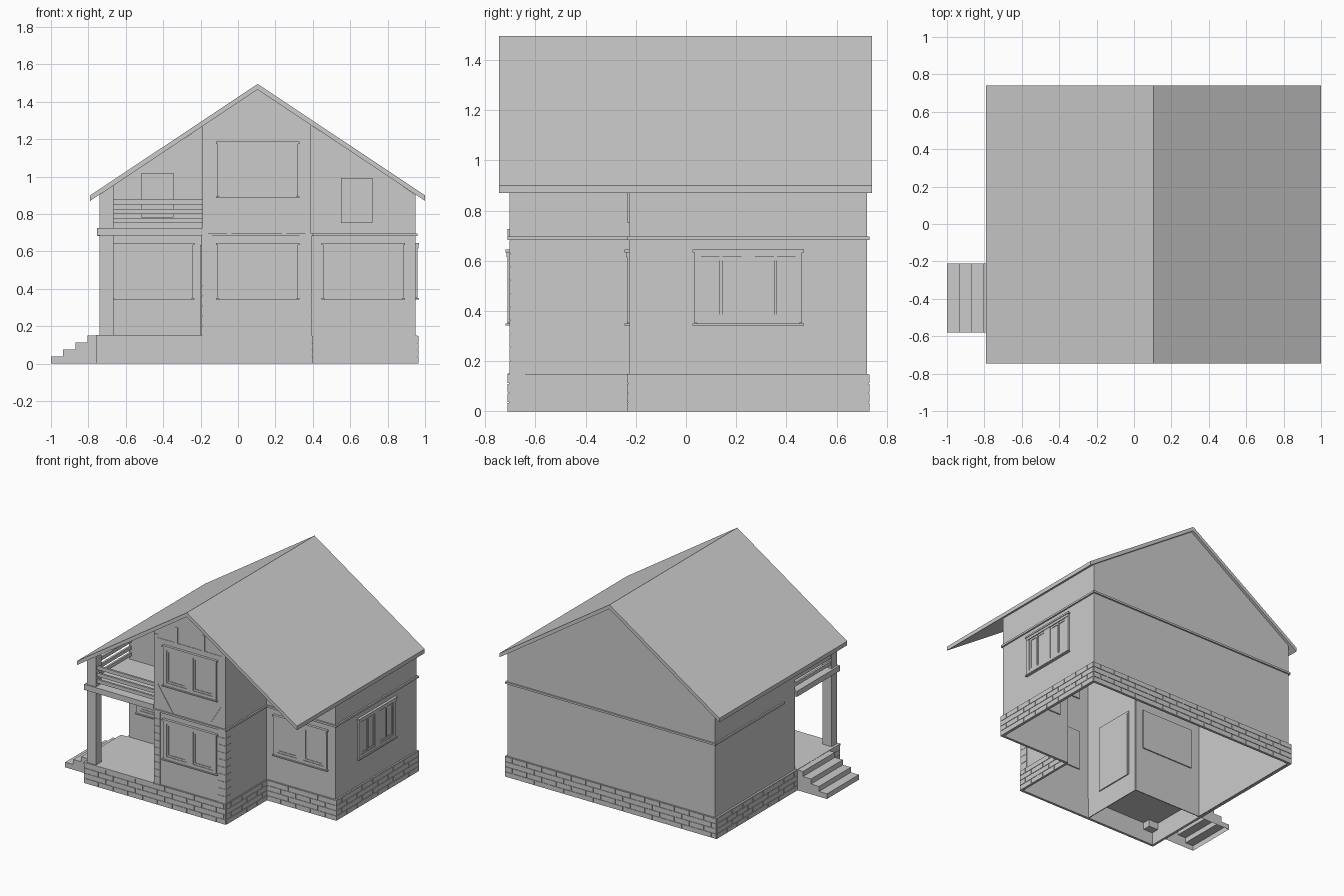
import bpy, bmesh
from mathutils import Vector

if "Cube" in bpy.data.objects:
    bpy.data.objects.remove(bpy.data.objects["Cube"])

RIDGE_X, SLOPE = 0.105, 0.665


def under_roof(x):
    return 1.465 - SLOPE * abs(x - RIDGE_X)


def finish(name, bm):
    bmesh.ops.recalc_face_normals(bm, faces=bm.faces)
    me = bpy.data.meshes.new(name)
    bm.to_mesh(me)
    bm.free()
    ob = bpy.data.objects.new(name, me)
    bpy.context.collection.objects.link(ob)
    return ob


class Wall:
    """Straight run in plan; u runs along it, d points outward (right of travel)."""
    def __init__(self, a, b):
        self.a = Vector((*a, 0))
        v = Vector((*b, 0)) - self.a
        self.length = v.length
        self.t = v.normalized()
        self.n = Vector((self.t.y, -self.t.x, 0))

    def at(self, u, z, d=0):
        return self.a + self.t * u + self.n * d + Vector((0, 0, z))


def prism(bm, wall, pts, d0, d1):
    k = len(pts)
    lo = [bm.verts.new(wall.at(u, z, d0)) for u, z in pts]
    hi = [bm.verts.new(wall.at(u, z, d1)) for u, z in pts]
    bm.faces.new(lo[::-1])
    bm.faces.new(hi)
    for i in range(k):
        j = (i + 1) % k
        bm.faces.new((lo[i], lo[j], hi[j], hi[i]))


def box(bm, wall, u0, u1, z0, z1, d0, d1):
    prism(bm, wall, [(u0, z0), (u1, z0), (u1, z1), (u0, z1)], d0, d1)


def runs(path):
    return [Wall(path[i], path[(i + 1) % len(path)]) for i in range(len(path))]


# House walls: hollow shell, tops follow the roof underside
house = runs([(-0.74, -0.21), (-0.19, -0.21), (-0.19, -0.70), (0.39, -0.70),
              (0.39, -0.225), (0.95, -0.225), (0.95, 0.72), (-0.74, 0.72)])
left_front, centre_left, centre_front, centre_right, right_front, right_side, back, left_side = house
bm = bmesh.new()
for w in house:
    top = [0, w.length]
    if abs(w.t.x) > 0.5:
        ridge_u = (RIDGE_X - w.a.x) * w.t.x
        if 0 < ridge_u < w.length:
            top.insert(1, ridge_u)
    pts = [(0, 0), (w.length, 0)] + [(u, under_roof(w.at(u, 0).x)) for u in reversed(top)]
    prism(bm, w, pts, -0.006, 0)
finish("house_walls", bm)

# Roof: one folded slab with vertical eave cuts
roof = Wall((0, -0.745), (1, -0.745))
bm = bmesh.new()
prism(bm, roof, [(-0.79, 0.87), (RIDGE_X, 1.465), (1.0, 0.87),
                 (1.0, 0.90), (RIDGE_X, 1.495), (-0.79, 0.90)], 0, -1.485)
finish("roof", bm)

# Brick plinth: core strips plus staggered courses of bricks
plinth = runs([(-0.756, -0.706), (0.396, -0.706), (0.396, -0.231),
               (0.961, -0.231), (0.961, 0.726), (-0.756, 0.726)])
core, bricks = bmesh.new(), bmesh.new()
for w in plinth:
    box(core, w, 0, w.length, 0, 0.15, -0.014, 0)
    for row in range(4):
        z0 = row * 0.0375
        u = -0.06 * (row % 2)
        while u < w.length:
            u0, u1 = max(u, 0), min(u + 0.116, w.length)
            if u1 - u0 > 0.01:
                box(bricks, w, u0, u1, z0, z0 + 0.0345, -0.002, 0.004)
            u += 0.12
finish("plinth_core", core)
finish("plinth_bricks", bricks)

# Belt course between the floors
bm = bmesh.new()
for w in (centre_front, centre_right, right_front, right_side, back):
    box(bm, w, -0.008, w.length + 0.008, 0.683, 0.697, 0, 0.011)
box(bm, left_side, 0, 0.80, 0.683, 0.697, 0, 0.011)
finish("belt_course", bm)

# Stone quoins on the corners of the centre block
bm = bmesh.new()
for w, u0, u1 in ((centre_front, 0, 0.05), (centre_front, 0.52, 0.584),
                  (centre_right, 0, 0.058), (centre_left, 0.44, 0.49)):
    for i in range(10):
        z = 0.15 + i * 0.0533
        box(bm, w, u0, u1, z, z + 0.0515, 0, 0.004)
finish("corner_quoins", bm)

# Half-timbering on the upper gable
bm = bmesh.new()
w = centre_front
for u in (0, 0.55):
    box(bm, w, u, u + 0.03, 0.697, under_roof(w.at(u, 0).x) - 0.02, 0, 0.003)
box(bm, w, 0.03, 0.55, 1.205, 1.225, 0, 0.003)
for u in (0.17, 0.39):
    box(bm, w, u, u + 0.02, 1.225, 1.34, 0, 0.003)
for s in (1, -1):
    prism(bm, w, [(0.29 + s * a, z) for a, z in
                  ((0.26, 0.86), (0.16, 0.697), (0.135, 0.697), (0.26, 0.885))], 0, 0.003)
finish("gable_timbers", bm)


# Trimmed double windows
def window(name, wall, c, z, split=False):
    bm = bmesh.new()
    box(bm, wall, c - 0.21, c + 0.21, z, z + 0.29, -0.014, 0.003)
    for u, hw in ((-0.202, 0.013), (0, 0.027), (0.202, 0.013)):
        box(bm, wall, c + u - hw, c + u + hw, z + 0.01, z + 0.285, 0, 0.011)
    box(bm, wall, c - 0.205, c + 0.205, z + 0.005, z + 0.03, 0, 0.011)
    box(bm, wall, c - 0.215, c + 0.215, z + 0.272, z + 0.292, 0, 0.014)
    box(bm, wall, c - 0.223, c + 0.223, z + 0.29, z + 0.302, 0, 0.019)
    box(bm, wall, c - 0.223, c + 0.223, z, z + 0.008, 0, 0.019)
    for s in (-1, 1):
        m = c + s * 0.108
        for e in (-1, 1):
            box(bm, wall, m + e * 0.074 - 0.007, m + e * 0.074 + 0.007, z + 0.03, z + 0.272, 0, 0.007)
        for zz in (z + 0.03, z + 0.258):
            box(bm, wall, m - 0.08, m + 0.08, zz, zz + 0.014, 0, 0.007)
        if split:
            box(bm, wall, m - 0.006, m + 0.006, z + 0.03, z + 0.272, 0, 0.009)
    finish(name, bm)


window("porch_window", left_front, 0.285, 0.343)
window("centre_window_lower", centre_front, 0.295, 0.343)
window("centre_window_upper", centre_front, 0.295, 0.885)
window("right_wing_window", right_front, 0.28, 0.343)
window("side_window", right_side, 0.473, 0.343, True)

# Plain upper panels on the recessed walls
for name, w, u, z in (("balcony_panel", left_front, 0.225, 0.78),
                      ("right_wing_panel", right_front, 0.16, 0.752)):
    bm = bmesh.new()
    box(bm, w, u, u + 0.17, z, z + 0.24, 0, 0.01)
    finish(name, bm)

# Porch door in the side of the centre block
bm = bmesh.new()
box(bm, centre_left, 0.07, 0.35, 0.15, 0.62, -0.014, 0.005)
for u in (0.06, 0.34):
    box(bm, centre_left, u, u + 0.025, 0.15, 0.63, -0.012, 0.012)
box(bm, centre_left, 0.06, 0.365, 0.61, 0.635, -0.012, 0.012)
finish("porch_door", bm)

# Porch floor, balcony floor
front = Wall((0, -0.71), (1, -0.71))
bm = bmesh.new()
box(bm, front, -0.76, -0.19, 0.14, 0.152, 0, -0.50)
finish("porch_floor", bm)
bm = bmesh.new()
box(bm, front, -0.755, -0.19, 0.685, 0.726, 0, -0.50)
finish("balcony_floor", bm)

# Corner post, cut to the roof slope
bm = bmesh.new()
prism(bm, front, [(-0.74, 0.09), (-0.665, 0.09),
                  (-0.665, under_roof(-0.665)), (-0.74, under_roof(-0.74))], -0.01, -0.075)
finish("corner_post", bm)

# Balcony railing slats on the front and left
bm = bmesh.new()
side = Wall((-0.735, -0.21), (-0.735, -0.70))
for z in (0.752, 0.80, 0.851):
    box(bm, front, -0.67, -0.185, z, z + 0.026, -0.02, -0.035)
    box(bm, side, 0, 0.43, z, z + 0.026, 0, -0.015)
finish("balcony_railing", bm)

# Entrance steps, open underneath
steps = Wall((0, -0.58), (1, -0.58))
pts = [(-0.755, 0), (-0.755, 0.15)]
for i in range(4):
    x = -0.805 - 0.065 * i
    pts += [(x, 0.15 - 0.0375 * i), (x, 0.1125 - 0.0375 * i)]
bm = bmesh.new()
prism(bm, steps, pts, 0, -0.37)
bm.normal_update()
bmesh.ops.delete(bm, geom=[f for f in bm.faces if all(v.co.z < 1e-5 for v in f.verts)], context='FACES')
finish("entrance_steps", bm)
